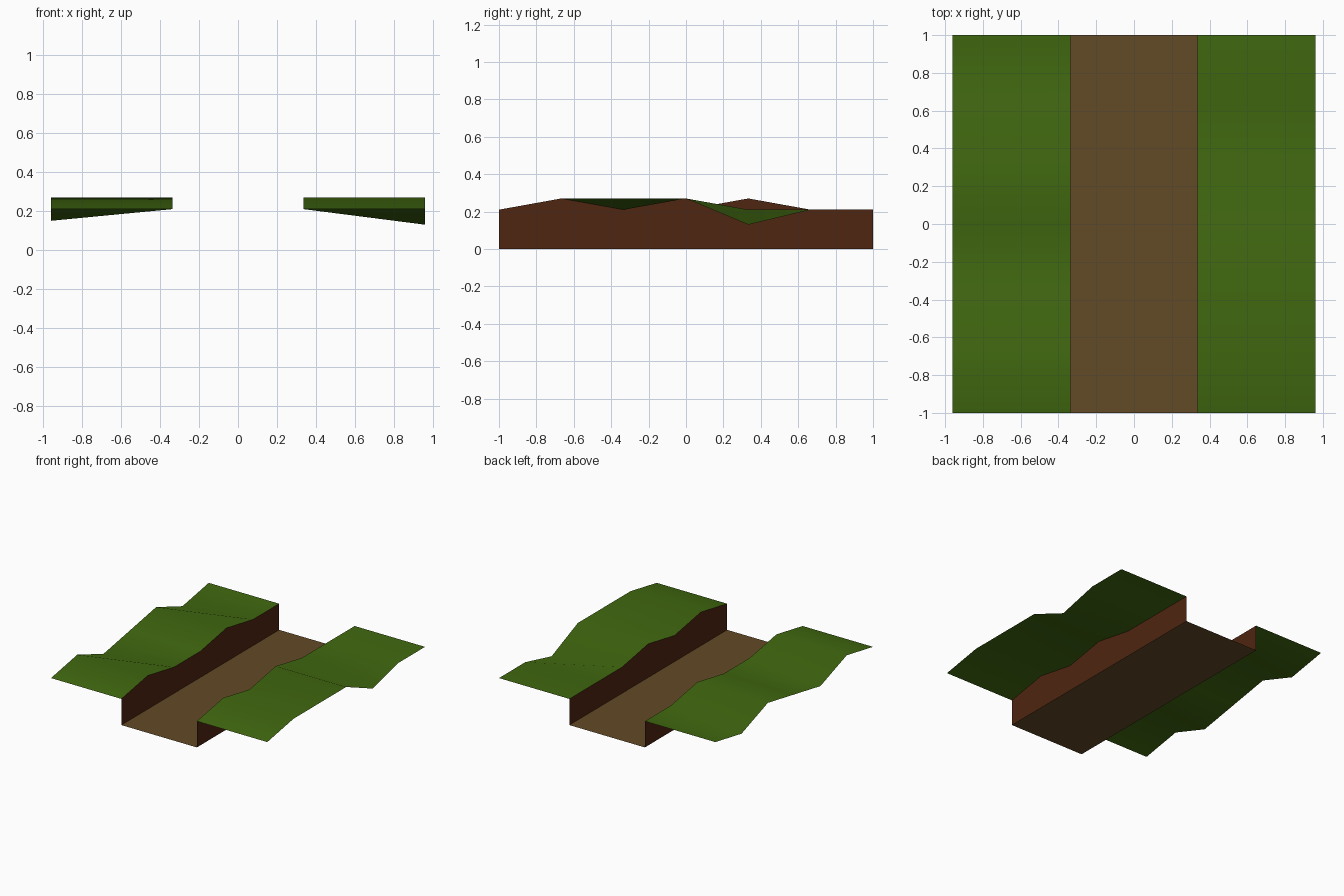
import bpy

if "Cube" in bpy.data.objects:
    bpy.data.objects.remove(bpy.data.objects["Cube"])

HALF_PATH, OUTER = 0.335, 0.96
YS = [-1 + i / 3 for i in range(7)]      # stations along the path


def material(name, rgb):
    m = bpy.data.materials.new(name)
    m.diffuse_color = (*rgb, 1)
    m.use_nodes = True
    m.node_tree.nodes["Principled BSDF"].inputs["Base Color"].default_value = m.diffuse_color
    return m


GRASS = material("grass_green", (0.052, 0.140, 0.005))
PATH = material("path_brown", (0.124, 0.070, 0.020))
EARTH = material("earth_red_brown", (0.080, 0.019, 0.0058))


def strip(name, edge_a, edge_b, mat, smooth=False):
    """Sheet between two edges; each edge is (x, heights along y)."""
    n = len(YS)
    verts = [(x, y, z) for x, zs in (edge_a, edge_b) for y, z in zip(YS, zs)]
    faces = [(i, n + i, n + i + 1, i + 1) for i in range(n - 1)]
    mesh = bpy.data.meshes.new(name)
    mesh.from_pydata(verts, [], faces)
    mesh.materials.append(mat)
    for p in mesh.polygons:
        p.use_smooth = smooth
    ob = bpy.data.objects.new(name, mesh)
    bpy.context.collection.objects.link(ob)
    return ob


# Rolling bank heights, front to back
FLAT = [0.0] * 7
left_outer = (-OUTER, [.21, .27, .15, .21, .27, .15, .21])
left_inner = (-HALF_PATH, [.21, .27, .21, .21, .27, .21, .21])
right_inner = (HALF_PATH, [.21, .27, .21, .27, .21, .21, .21])
right_outer = (OUTER, [.21, .27, .27, .27, .13, .21, .21])
left_foot, right_foot = (-HALF_PATH, FLAT), (HALF_PATH, FLAT)

# Grass banks
strip("left_grass_bank", left_outer, left_inner, GRASS, True)
strip("right_grass_bank", right_inner, right_outer, GRASS, True)

# Earth walls facing the sunken path
strip("left_earth_wall", left_inner, left_foot, EARTH)
strip("right_earth_wall", right_foot, right_inner, EARTH)

# Path floor
strip("path_floor", left_foot, right_foot, PATH)
